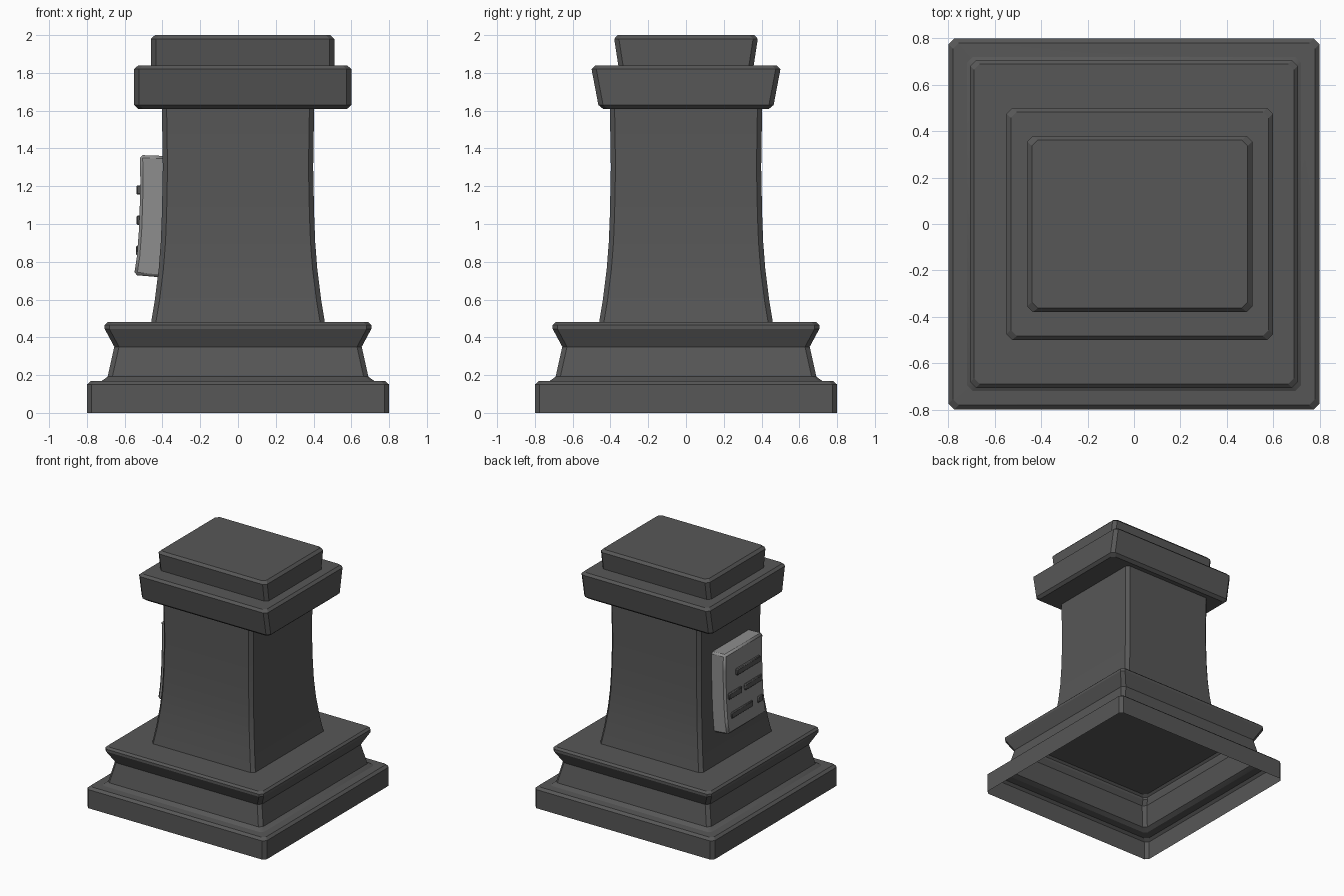
import bpy, bmesh, math

if "Cube" in bpy.data.objects:
    bpy.data.objects.remove(bpy.data.objects["Cube"])


def material(name, v):
    m = bpy.data.materials.new(name)
    m.diffuse_color = (v, v, v, 1)
    m.use_nodes = True
    m.node_tree.nodes["Principled BSDF"].inputs["Base Color"].default_value = m.diffuse_color
    return m


dark = material("dark_stone", 0.095)
light = material("light_stone", 0.27)


def finish(bm, name, mat, bevel=0.0, fix_normals=True):
    if fix_normals:
        bmesh.ops.recalc_face_normals(bm, faces=bm.faces)
    me = bpy.data.meshes.new(name)
    bm.to_mesh(me)
    bm.free()
    ob = bpy.data.objects.new(name, me)
    bpy.context.collection.objects.link(ob)
    me.materials.append(mat)
    if bevel:
        mod = ob.modifiers.new("bevel", "BEVEL")
        mod.width = bevel
        mod.segments = 1
        mod.limit_method = 'ANGLE'
        mod.angle_limit = math.radians(40)
    bpy.ops.object.select_all(action='DESELECT')
    ob.select_set(True)
    bpy.context.view_layer.objects.active = ob
    bpy.ops.object.shade_smooth_by_angle(angle=math.radians(25))
    return ob


def loft(name, rings, c=0.025, cx=0.0, bottom=True):
    """Stack of chamfered rectangles given as (z, half x, half y)."""
    bm = bmesh.new()
    loops = []
    for z, hx, hy in rings:
        pts = [(hx, -hy + c), (hx, hy - c), (hx - c, hy), (-hx + c, hy),
               (-hx, hy - c), (-hx, -hy + c), (-hx + c, -hy), (hx - c, -hy)]
        loops.append([bm.verts.new((cx + x, y, z)) for x, y in pts])
    for a, b in zip(loops, loops[1:]):
        for i in range(8):
            j = (i + 1) % 8
            bm.faces.new((a[i], a[j], b[j], b[i]))
    bm.faces.new(loops[-1])
    if bottom:
        bm.faces.new(loops[0][::-1])
    return finish(bm, name, dark, fix_normals=False)


def square(profile):
    return [(z, h, h) for z, h in profile]


# Stepped base, an open shell underneath
loft("base", square([(0, .80), (.15, .80), (.168, .78), (.17, .72), (.192, .69),
                     (.35, .655), (.445, .706), (.465, .706), (.48, .69)]), bottom=False)

# Flared column
loft("column", square([(.478, .46), (.60, .44), (.76, .42), (.90, .409), (1.05, .403),
                       (1.30, .398), (1.615, .403)]))

# Cap slab and top block, both shifted slightly to +x
loft("cap_slab", [(1.61, .553, .44), (1.63, .575, .464), (1.82, .575, .50),
                  (1.838, .555, .482)], cx=0.025)
loft("top_block", [(1.83, .485, .357), (1.98, .485, .38), (2.0, .465, .362)], cx=0.025)

# Curved plaque on the -x side
front = [(-.55, .73), (-.535, .83), (-.525, .96), (-.52, 1.1), (-.517, 1.23), (-.52, 1.365)]
back = [(-.38, 1.36), (-.37, 1.1), (-.38, .715)]
bm = bmesh.new()
face = bm.faces.new([bm.verts.new((x, -.245, z)) for x, z in front + back])
ext = bmesh.ops.extrude_face_region(bm, geom=[face])
verts = [v for v in ext["geom"] if isinstance(v, bmesh.types.BMVert)]
bmesh.ops.translate(bm, verts=verts, vec=(0, .49, 0))
finish(bm, "plaque", light, bevel=0.015)

# Raised bars on the plaque: (y start, y end, z)
bars = [(-.19, .11, 1.18), (.045, .21, 1.02), (-.215, .005, 1.02),
        (-.085, .185, .86), (-.215, -.15, .86)]
for n, (y0, y1, z) in enumerate(bars):
    bm = bmesh.new()
    bmesh.ops.create_cube(bm, size=1)
    bmesh.ops.scale(bm, vec=(.04, y1 - y0, .05), verts=bm.verts)
    x = -.517 if z > .9 else -.521
    bmesh.ops.translate(bm, vec=(x, (y0 + y1) / 2, z), verts=bm.verts)
    finish(bm, f"plaque_bar_{n + 1}", dark, bevel=0.006)
